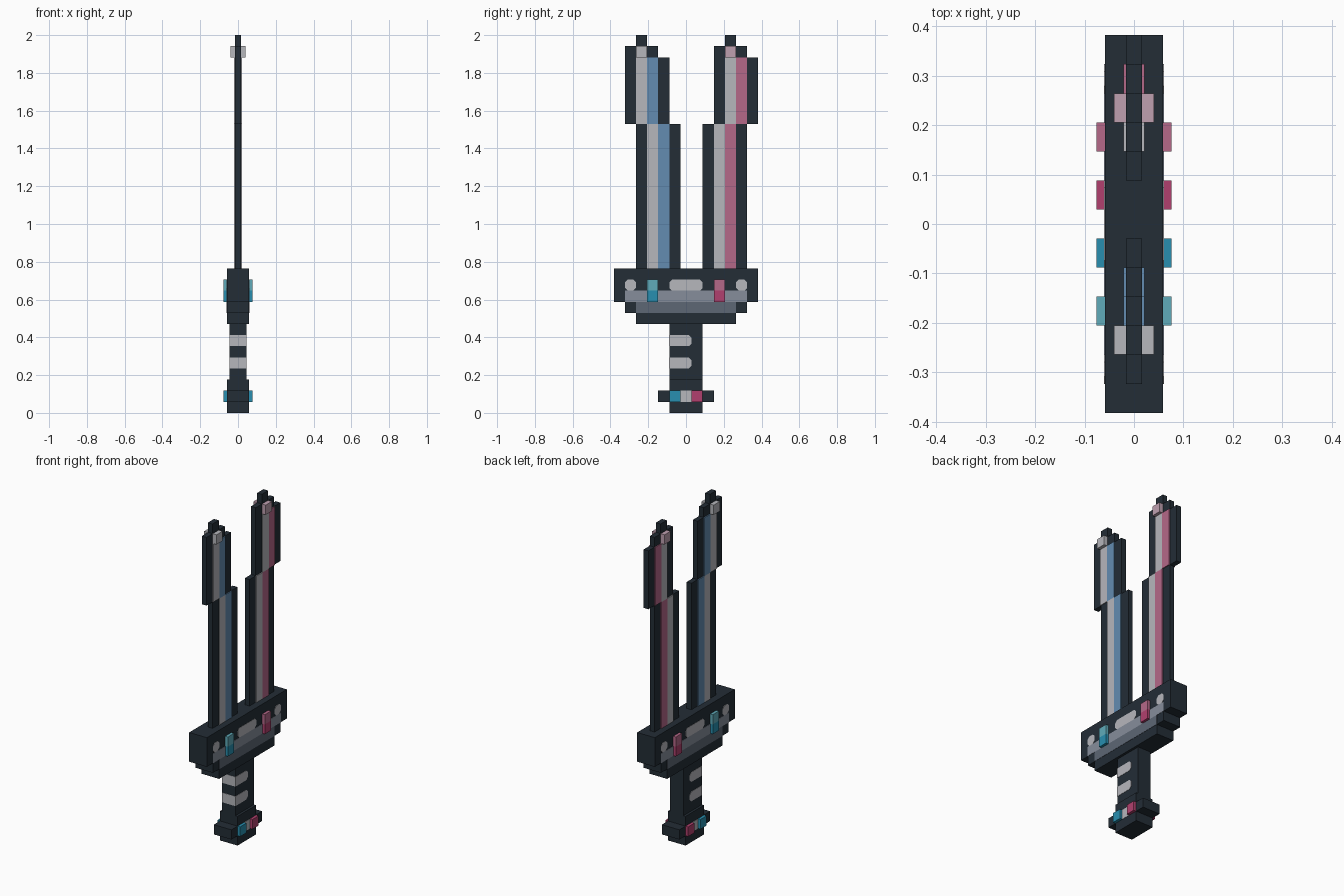
import bpy, bmesh

if "Cube" in bpy.data.objects:
    bpy.data.objects.remove(bpy.data.objects["Cube"])

U = 1 / 17  # one block of the design grid


def material(name, rgb):
    def lin(c):
        c /= 255
        return c / 12.92 if c <= 0.04045 else ((c + 0.055) / 1.055) ** 2.4
    m = bpy.data.materials.new(name)
    m.diffuse_color = (*[lin(c) for c in rgb], 1)
    m.use_nodes = True
    m.node_tree.nodes["Principled BSDF"].inputs["Base Color"].default_value = m.diffuse_color
    return m


DARK = material("dark slate", (35, 45, 54))
LIGHT = material("light grey", (182, 183, 188))
BLUE = material("steel blue", (99, 140, 177))
ROSE = material("rose", (181, 104, 137))
TEAL = material("pale teal", (96, 171, 186))
CYAN = material("deep cyan", (40, 143, 176))
MAGENTA = material("magenta", (177, 64, 110))
BAND = material("band grey", (134, 141, 155))
SHADE = material("shadow grey", (93, 103, 117))
PALE = material("pale pink", (191, 160, 176))


def prism(name, outlines, spans, mat):
    """Extrude (y, z) outlines given in blocks along each x span."""
    bm = bmesh.new()
    for outline in outlines:
        for x0, x1 in spans:
            vs = [bm.verts.new((x0, y * U, z * U)) for y, z in outline]
            f = bm.faces.new(vs)
            ext = bmesh.ops.extrude_face_region(bm, geom=[f])["geom"]
            moved = [v for v in ext if isinstance(v, bmesh.types.BMVert)]
            bmesh.ops.translate(bm, verts=moved, vec=(x1 - x0, 0, 0))
    bmesh.ops.recalc_face_normals(bm, faces=bm.faces)
    me = bpy.data.meshes.new(name)
    bm.to_mesh(me)
    bm.free()
    me.materials.append(mat)
    ob = bpy.data.objects.new(name, me)
    bpy.context.collection.objects.link(ob)
    return ob


def rect(y0, y1, z0, z1):
    return [(y0, z0), (y1, z0), (y1, z1), (y0, z1)]


def pill(y0, y1, z0, z1, c=0.25):
    return [(y0 + c, z0), (y1 - c, z0), (y1, z0 + c), (y1, z1 - c),
            (y1 - c, z1), (y0 + c, z1), (y0, z1 - c), (y0, z0 + c)]


def through(h):
    return [(-h, h)]


def both(a, b):
    return [(-b, -a), (a, b)]


# pommel with crossbar, and grip
prism("pommel", [[(-1.5, 0), (1.5, 0), (1.5, 1), (2.5, 1), (2.5, 2), (1.5, 2),
                  (1.5, 3), (-1.5, 3), (-1.5, 2), (-2.5, 2), (-2.5, 1), (-1.5, 1)]],
      through(U), DARK)
prism("grip", [rect(-1.5, 1.5, 3, 8)], through(0.75 * U), DARK)
prism("pommel_gem_cyan", [rect(-1.5, -0.5, 1, 2)], both(0.05, 0.076), CYAN)
prism("pommel_gem_magenta", [rect(0.5, 1.5, 1, 2)], both(0.05, 0.076), MAGENTA)
prism("pommel_spot", [rect(-0.5, 0.5, 1, 2)], both(0.055, U + 0.0015), LIGHT)

# grip wraps run round the front edge and end in a rounded tip
prism("grip_wraps",
      [[(-1.53, z), (0.25, z), (0.5, z + 0.25), (0.5, z + 0.75), (0.25, z + 1), (-1.53, z + 1)]
       for z in (4, 6)], through(0.75 * U + 0.0015), LIGHT)

# stepped guard
half = [(4.5, 8), (4.5, 9), (5.5, 9), (5.5, 10), (6.5, 10), (6.5, 13)]
prism("guard", [half + [(-y, z) for y, z in reversed(half)]], through(U), DARK)
skin = both(0.055, U + 0.0015)
prism("guard_band", [rect(-5.5, 5.5, 10, 11)], skin, BAND)
prism("guard_lower_band", [rect(-4.5, 4.5, 9, 10)], skin, SHADE)
prism("guard_spots", [pill(-5.5, -4.5, 11, 12), pill(-1.5, 1.5, 11, 12),
                      pill(4.5, 5.5, 11, 12)], skin, LIGHT)

# two-tone gems on the guard
for side, y, top, low in (("left", -3.5, TEAL, CYAN), ("right", 2.5, ROSE, MAGENTA)):
    prism(f"guard_gem_top_{side}", [rect(y, y + 1, 11, 12)], both(0.05, 0.076), top)
    prism(f"guard_gem_low_{side}", [rect(y, y + 1, 10, 11)], both(0.05, 0.076), low)

# twin blades: a = lower section start, b = upper section start
for side, a, b, colour, tip in (("left", -4.5, -5.5, BLUE, LIGHT),
                                ("right", 1.5, 2.5, ROSE, PALE)):
    prism(f"blade_{side}",
          [[(a, 13), (a + 4, 13), (a + 4, 26), (b + 4, 26), (b + 4, 32), (b + 3, 32),
            (b + 3, 33), (b + 2, 33), (b + 2, 34), (b + 1, 34), (b + 1, 33), (b, 33),
            (b, 26), (a, 26)]], through(0.0157), DARK)
    for name, k, mat in (("light", 1, LIGHT), ("coloured", 2, colour)):
        prism(f"blade_{name}_strip_{side}",
              [rect(a + k, a + k + 1, 13, 26), rect(b + k, b + k + 1, 26, 32)],
              both(0.012, 0.021), mat)
    prism(f"blade_tip_gem_{side}", [rect(b + 1, b + 2, 32, 33)], both(0.012, 0.041), tip)
